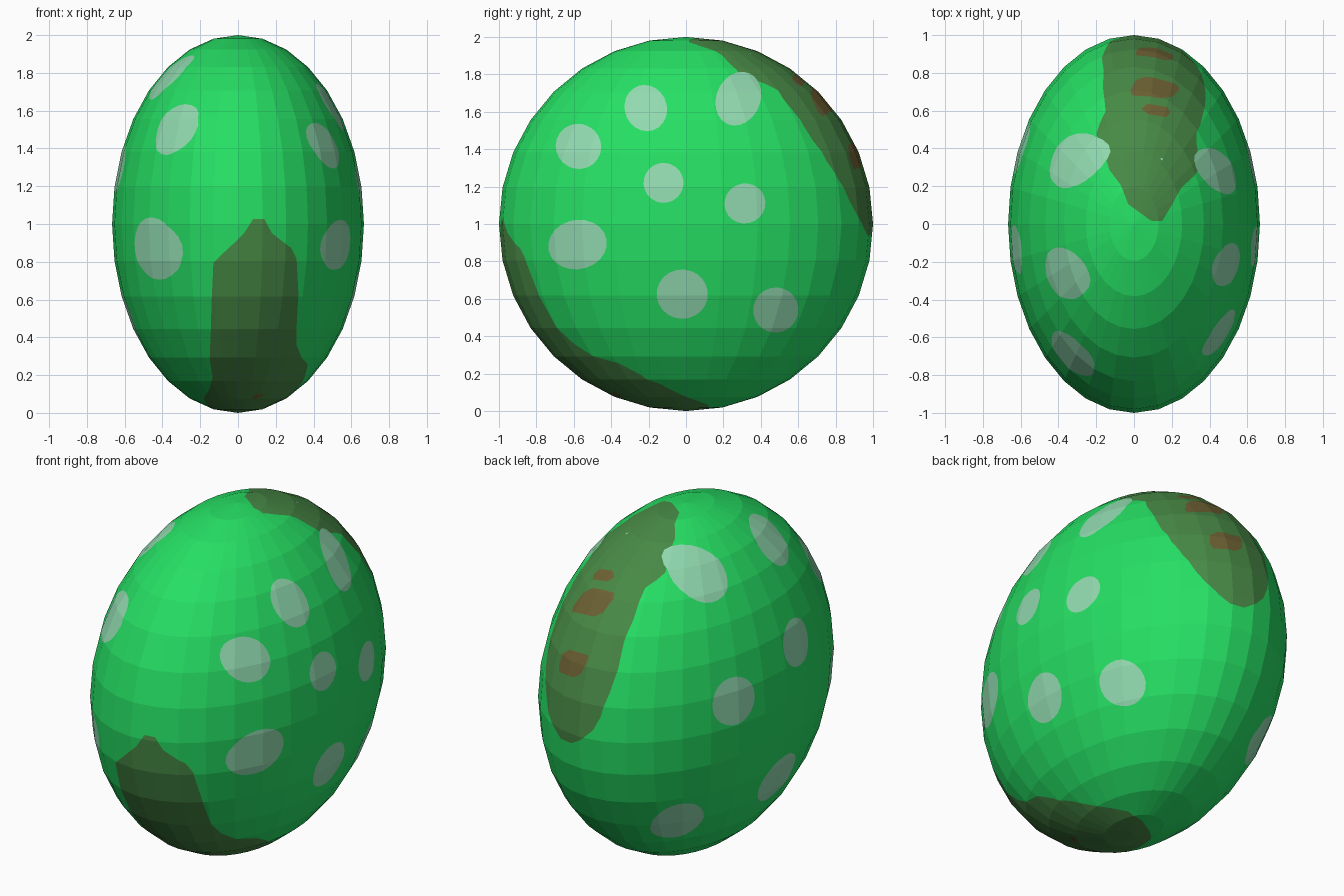
import bpy, bmesh, math
from mathutils import Vector

if "Cube" in bpy.data.objects:
    bpy.data.objects.remove(bpy.data.objects["Cube"])

RX = 2 / 3                      # half width; the other half axes are 1


def material(name, rgb):
    m = bpy.data.materials.new(name)
    m.diffuse_color = (*rgb, 1)
    m.use_nodes = True
    m.node_tree.nodes["Principled BSDF"].inputs["Base Color"].default_value = m.diffuse_color
    return m


MATS = [material("shell green", (0.019, 0.74, 0.127)),
        material("spot mint", (0.283, 0.70, 0.43)),
        material("patch olive", (0.065, 0.254, 0.061)),
        material("mark brown", (0.156, 0.122, 0.034))]
GREEN, MINT, OLIVE, BROWN = range(4)

# Faceted shell
bm = bmesh.new()
bmesh.ops.create_uvsphere(bm, u_segments=32, v_segments=16, radius=1)
bmesh.ops.scale(bm, vec=(RX, 1, 1), verts=bm.verts)


def paint(pts, spoke, centre, reach, mat):
    """Cut a convex outline into the shell and colour the faces inside it."""
    inside = [f for f in bm.faces if (f.calc_center_median() - centre).length < reach + 0.25]
    for i, a in enumerate(pts):
        b = pts[(i + 1) % len(pts)]
        n = (b - a).cross(spoke(a, b)).normalized()
        if n.dot(centre - a) < 0:
            n = -n
        geom = set(inside)
        for f in inside:
            geom.update(f.edges)
            geom.update(f.verts)
        cut = bmesh.ops.bisect_plane(bm, geom=list(geom), dist=1e-6, plane_co=a, plane_no=n)
        inside = [f for f in cut["geom"] if isinstance(f, bmesh.types.BMFace)
                  and n.dot(f.calc_center_median() - a) > 0]
    for f in inside:
        f.material_index = mat


def spot(side, y, z, r, t):
    """Oval on one side: centre, radial and tangential half sizes."""
    out = Vector((0, y, z)).normalized()
    along = Vector((0, -out.z, out.y))
    centre = Vector((side * RX * math.sqrt(1 - y * y - z * z), y, z))
    pts = [centre + out * r * math.cos(k * math.tau / 22) + along * t * math.sin(k * math.tau / 22)
           for k in range(22)]
    paint(pts, lambda a, b: Vector((1, 0, 0)), centre, max(r, t) + 0.1, MINT)


def band(s, rows, mat):
    """Strips around the x axis; rows are (angle, left x, right x)."""
    def at(deg, x):
        n = s * math.sqrt(1 - (x / RX) ** 2)
        return Vector((x, n * math.cos(math.radians(deg)), n * math.sin(math.radians(deg))))
    for (d0, l0, r0), (d1, l1, r1) in zip(rows, rows[1:]):
        pts = [at(d0, l0), at(d0, r0), at(d1, r1), at(d1, l1)]
        centre = sum(pts, Vector()) / 4
        paint(pts, lambda a, b: Vector((0, a.y + b.y, a.z + b.z)), centre, 0.35, mat)


# Olive patches: upper back, lower front
band(1, [(89, .09, .15), (84, -.03, .20), (78, -.07, .25), (73, -.13, .32), (69, -.15, .35),
         (60, -.20, .33), (56, -.18, .33), (52, -.15, .35), (41, -.165, .375), (33, -.16, .38),
         (24, -.17, .37), (16, -.15, .345), (8, -.12, .30), (3, -.08, .26), (-1, -.01, .20),
         (-3.5, .06, .14)], OLIVE)
band(-1, [(-1.5, .08, .14), (3, .03, .18), (8, -.06, .28), (12, -.13, .31), (25, -.14, .32),
          (38, -.145, .31), (47, -.15, .31), (56, -.135, .34), (64, -.15, .37), (73, -.18, .355),
          (81, -.17, .325), (90, -.12, .255), (94, -.05, .20), (97, .05, .14)], OLIVE)

# Brown marks inside the patches
band(1, [(54, .07, .17), (52, .04, .19), (50, .07, .18)], BROWN)
band(1, [(47, -.01, .14), (45, -.02, .20), (40, .01, .24), (38, .06, .23)], BROWN)
band(1, [(26, .01, .15), (24, .01, .20), (20, .03, .21), (18, .08, .20)], BROWN)
band(-1, [(66.5, .08, .13), (69, .08, .13)], BROWN)

# Mint spots, right side then left side
for s in [(-.575, .415, .123, .12), (-.215, .62, .125, .113), (.28, .67, .148, .118),
          (-.12, .22, .107, .107), (.315, .11, .11, .107), (-.58, -.11, .158, .132),
          (-.02, -.375, .132, .137), (.48, -.46, .12, .122)]:
    spot(1, *s)
for s in [(-.685, .50, .10, .15), (-.26, .775, .115, .14), (.335, .79, .12, .15),
          (-.135, .29, .13, .13), (.40, .14, .14, .135), (-.715, -.13, .165, .165),
          (-.03, -.48, .14, .165), (.60, -.55, .105, .15)]:
    spot(-1, *s)

bmesh.ops.translate(bm, vec=(0, 0, 1), verts=bm.verts)
mesh = bpy.data.meshes.new("egg_shell")
bm.to_mesh(mesh)
bm.free()
for m in MATS:
    mesh.materials.append(m)
bpy.context.collection.objects.link(bpy.data.objects.new("egg_shell", mesh))
